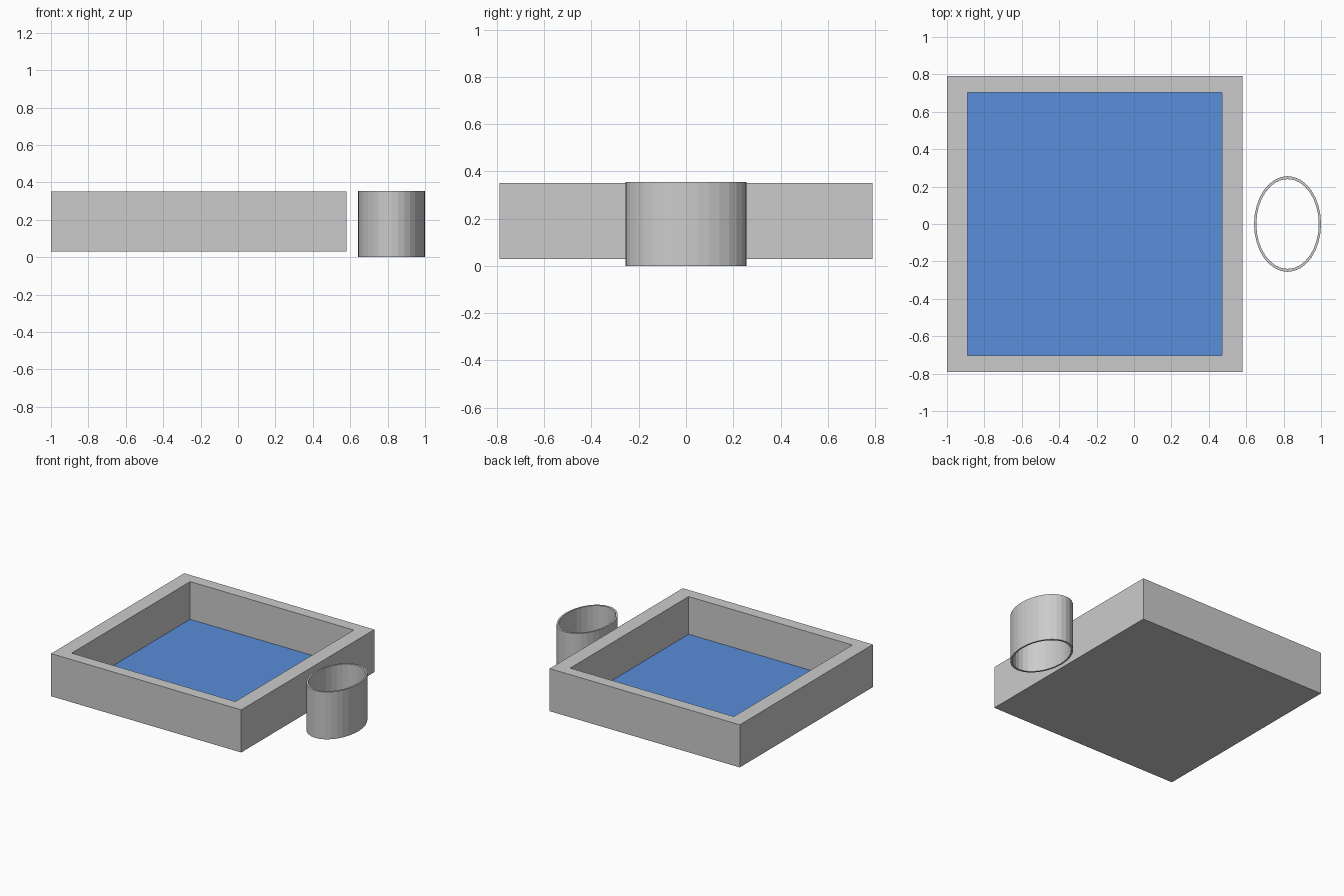
import bpy, bmesh, math

if "Cube" in bpy.data.objects:
    bpy.data.objects.remove(bpy.data.objects["Cube"])


def make_object(name, bm, materials=()):
    bmesh.ops.recalc_face_normals(bm, faces=bm.faces)
    mesh = bpy.data.meshes.new(name)
    bm.to_mesh(mesh)
    bm.free()
    for mat in materials:
        mesh.materials.append(mat)
    obj = bpy.data.objects.new(name, mesh)
    bpy.context.collection.objects.link(obj)
    return obj


def bridge(bm, a, b):
    n = len(a)
    return [bm.faces.new((a[i], a[(i + 1) % n], b[(i + 1) % n], b[i])) for i in range(n)]


def rect(bm, x0, x1, y, z):
    return [bm.verts.new(p) for p in ((x0, -y, z), (x1, -y, z), (x1, y, z), (x0, y, z))]


def ellipse(bm, cx, rx, ry, z, n=32):
    return [bm.verts.new((cx + rx * math.cos(2 * math.pi * i / n),
                          ry * math.sin(2 * math.pi * i / n), z)) for i in range(n)]


grey = bpy.data.materials.new("grey")
grey.diffuse_color = (0.8, 0.8, 0.8, 1)
grey.use_nodes = True
grey.node_tree.nodes["Principled BSDF"].inputs["Base Color"].default_value = grey.diffuse_color
blue = bpy.data.materials.new("blue")
blue.diffuse_color = (0.10, 0.27, 0.70, 1)
blue.use_nodes = True
blue.node_tree.nodes["Principled BSDF"].inputs["Base Color"].default_value = blue.diffuse_color

# Square tray with a recessed blue floor
bm = bmesh.new()
loops = [rect(bm, -1.0, 0.58, 0.79, 0.03),
         rect(bm, -1.0, 0.58, 0.79, 0.35),
         rect(bm, -0.89, 0.47, 0.703, 0.35),
         rect(bm, -0.89, 0.47, 0.703, 0.067)]
for a, b in zip(loops, loops[1:]):
    bridge(bm, a, b)
bm.faces.new(loops[0])
bm.faces.new(loops[-1]).material_index = 1
make_object("tray", bm, (grey, blue))

# Thin oval tube, open at both ends
bm = bmesh.new()
loops = [ellipse(bm, 0.821, rx, ry, z) for rx, ry, z in
         ((0.179, 0.256, 0.0), (0.179, 0.256, 0.355),
          (0.167, 0.24, 0.355), (0.167, 0.24, 0.0))]
for a, b in zip(loops, loops[1:] + loops[:1]):
    bridge(bm, a, b)
make_object("oval_tube", bm)
